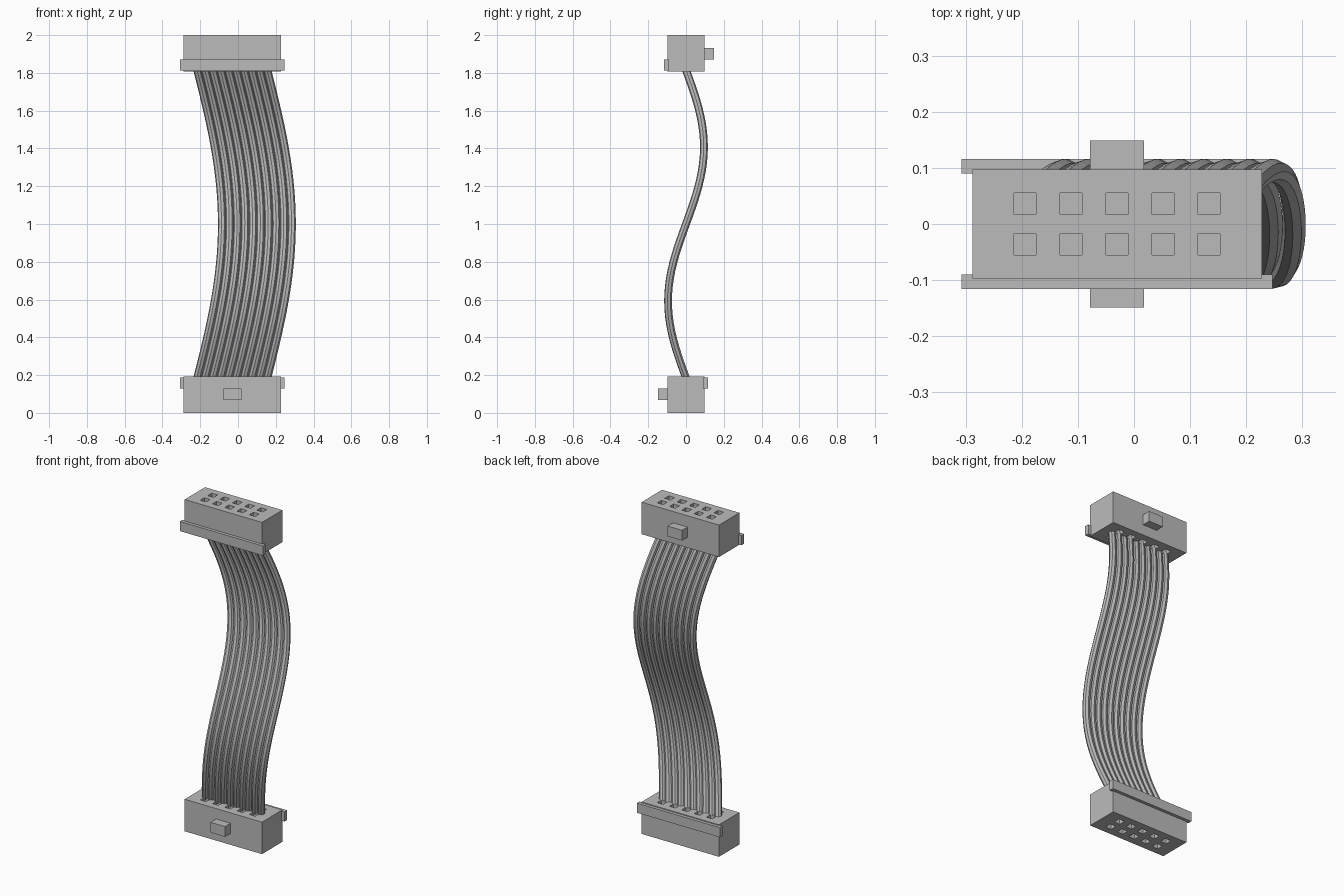
import bpy, bmesh, math
from mathutils import Matrix, Vector

if "Cube" in bpy.data.objects:
    bpy.data.objects.remove(bpy.data.objects["Cube"])

grey = bpy.data.materials.new("light_grey_plastic")
grey.diffuse_color = (0.5, 0.5, 0.5, 1)
grey.use_nodes = True
grey.node_tree.nodes["Principled BSDF"].inputs["Base Color"].default_value = grey.diffuse_color

CX = -0.03            # centre line of connector and cable ends
BODY_H = 0.193        # connector height


def boxes(name, spans):
    """One object made of boxes given as (x0, x1, y0, y1, z0, z1)."""
    bm = bmesh.new()
    for x0, x1, y0, y1, z0, z1 in spans:
        mid = Vector(((x0 + x1) / 2, (y0 + y1) / 2, (z0 + z1) / 2))
        size = Matrix.Diagonal((x1 - x0, y1 - y0, z1 - z0, 1))
        bmesh.ops.create_cube(bm, size=1, matrix=Matrix.Translation(mid) @ size)
    me = bpy.data.meshes.new(name)
    bm.to_mesh(me)
    bm.free()
    me.materials.append(grey)
    ob = bpy.data.objects.new(name, me)
    bpy.context.collection.objects.link(ob)
    return ob


def connector(prefix, flipped):
    # Socket block with two rows of five pin holes on both ends
    body = boxes(prefix + "_connector_body", [(-0.288, 0.228, -0.097, 0.097, 0, BODY_H)])
    h, depth = 0.0195, 0.035
    holes = []
    for i in range(5):
        x = CX + (i - 2) * 0.082
        for y in (-0.036, 0.036):
            for z0, z1 in ((-0.05, depth), (BODY_H - depth, BODY_H + 0.05)):
                holes.append((x - h, x + h, y - h, y + h, z0, z1))
    cutter = boxes(prefix + "_hole_cutter", holes)
    cutter.hide_render = True
    mod = body.modifiers.new("pin_holes", 'BOOLEAN')
    mod.operation, mod.solver, mod.object = 'DIFFERENCE', 'EXACT', cutter
    bpy.context.view_layer.objects.active = body
    bpy.ops.object.modifier_apply(modifier=mod.name)
    bpy.data.objects.remove(cutter)
    # Key tab in front, clamp strip behind
    tab = boxes(prefix + "_key_tab", [(-0.078, 0.018, -0.149, -0.09, 0.068, 0.13)])
    strip = boxes(prefix + "_clamp_strip", [(-0.307, 0.247, 0.09, 0.116, 0.13, 0.188)])
    if flipped:   # half turn about the x axis at mid height
        turn = Matrix.Translation((0, 0, 2)) @ Matrix.Rotation(math.pi, 4, 'X')
        for ob in (body, tab, strip):
            ob.data.transform(turn)


connector("lower", False)
connector("upper", True)

# Ribbon cable: ten octagonal wires following a bowed S path
N, STEPS, Z0 = 10, 40, 0.185
cu = bpy.data.curves.new("ribbon_cable", 'CURVE')
cu.dimensions = '3D'
cu.bevel_depth = 0.0208
cu.bevel_resolution = 2
cu.use_fill_caps = True
for w in range(N):
    x = CX + (w - (N - 1) / 2) * 0.0412
    sp = cu.splines.new('POLY')
    sp.points.add(STEPS)
    for k, p in enumerate(sp.points):
        t = k / STEPS
        p.co = (x + 0.13 * math.sin(math.pi * t),
                -0.095 * math.sin(2 * math.pi * t),
                Z0 + (2 - 2 * Z0) * t, 1)
    sp.use_smooth = False
cu.materials.append(grey)
cable = bpy.data.objects.new("ribbon_cable", cu)
bpy.context.collection.objects.link(cable)
bpy.ops.object.select_all(action='DESELECT')
cable.select_set(True)
bpy.context.view_layer.objects.active = cable
bpy.ops.object.convert(target='MESH')
